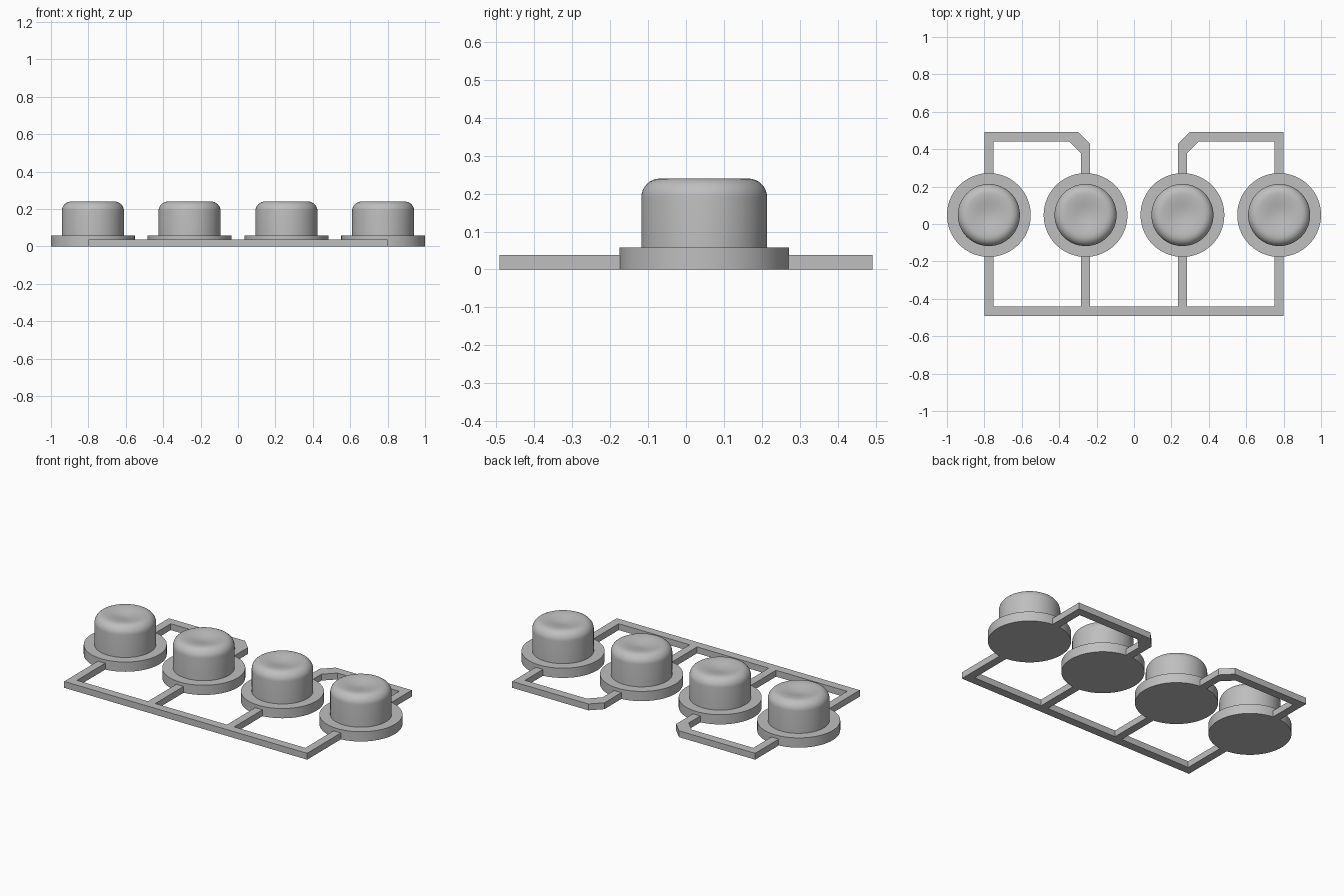
import bpy, bmesh
from math import sin, cos, pi, radians
from mathutils import Vector

cube = bpy.data.objects.get("Cube")
if cube:
    bpy.data.objects.remove(cube, do_unlink=True)

grey = bpy.data.materials.new("plain grey")
grey.use_nodes = True
grey.diffuse_color = (0.52, 0.52, 0.52, 1)
grey.node_tree.nodes["Principled BSDF"].inputs["Base Color"].default_value = grey.diffuse_color

BUTTON_Y = 0.048
BASE_R, BASE_H = 0.224, 0.058
CAP_R, CAP_H, FILLET = 0.166, 0.24, 0.05
BAR_H = 0.038


def add_object(name, bm):
    bmesh.ops.recalc_face_normals(bm, faces=bm.faces)
    mesh = bpy.data.meshes.new(name)
    bm.to_mesh(mesh)
    bm.free()
    mesh.materials.append(grey)
    obj = bpy.data.objects.new(name, mesh)
    bpy.context.collection.objects.link(obj)
    return obj


def plate(name, outline):
    """Extrude a flat outline to the height of the bars."""
    bm = bmesh.new()
    face = bm.faces.new([bm.verts.new((x, y, 0)) for x, y in outline])
    top = bmesh.ops.extrude_face_region(bm, geom=[face])["geom"]
    verts = [v for v in top if isinstance(v, bmesh.types.BMVert)]
    bmesh.ops.translate(bm, verts=verts, vec=(0, 0, BAR_H))
    return add_object(name, bm)


def button(name, x):
    """Turned flange and rounded cap with a shallow finger dish."""
    profile = [(0, 0), (BASE_R, 0), (BASE_R, BASE_H), (CAP_R, BASE_H)]
    for i in range(9):
        a = i / 8 * pi / 2
        profile.append((CAP_R - FILLET + FILLET * cos(a),
                        CAP_H - FILLET + FILLET * sin(a)))
    rim, depth = CAP_R - FILLET, 0.014
    for i in range(7, -1, -1):
        t = i / 8
        profile.append((rim * t, CAP_H - depth * (1 + cos(pi * t)) / 2))
    bm = bmesh.new()
    verts = [bm.verts.new((r, 0, z)) for r, z in profile]
    edges = [bm.edges.new(pair) for pair in zip(verts, verts[1:])]
    bmesh.ops.spin(bm, geom=verts + edges, cent=(0, 0, 0), axis=(0, 0, 1),
                   angle=2 * pi, steps=72, use_duplicate=False)
    bmesh.ops.remove_doubles(bm, verts=bm.verts, dist=1e-5)
    obj = add_object(name, bm)
    obj.location = Vector((x, BUTTON_Y, 0))
    bpy.ops.object.select_all(action='DESELECT')
    obj.select_set(True)
    bpy.context.view_layer.objects.active = obj
    bpy.ops.object.shade_smooth_by_angle(angle=radians(30))


# Four buttons in a row
for label, x in (("right_outer", -0.776), ("right_inner", -0.259),
                 ("left_inner", 0.259), ("left_outer", 0.776)):
    button(label + "_button", x)

# Bar edges shared by the front comb and the back loops
OUT, OUT_IN = 0.8, 0.752
LEG_OUT, LEG_IN = 0.284, 0.236
EDGE, EDGE_IN = 0.492, 0.441
FRONT_END, BACK_END = BUTTON_Y - 0.21, BUTTON_Y + 0.21

# Front comb: long rail with four legs
half = [(OUT, -EDGE), (OUT, FRONT_END), (OUT_IN, FRONT_END), (OUT_IN, -EDGE_IN),
        (LEG_OUT, -EDGE_IN), (LEG_OUT, FRONT_END), (LEG_IN, FRONT_END), (LEG_IN, -EDGE_IN)]
plate("front_frame", half + [(-x, y) for x, y in reversed(half)])

# Back loops, each with one chamfered inner corner
CUT = 0.062
loop = [(OUT, BACK_END), (OUT, EDGE), (LEG_IN + CUT, EDGE), (LEG_IN, EDGE - CUT),
        (LEG_IN, BACK_END), (LEG_OUT, BACK_END), (LEG_OUT, EDGE_IN - CUT),
        (LEG_OUT + CUT, EDGE_IN), (OUT_IN, EDGE_IN), (OUT_IN, BACK_END)]
for name, side in (("left_back_loop", 1), ("right_back_loop", -1)):
    plate(name, [(side * x, y) for x, y in loop])
